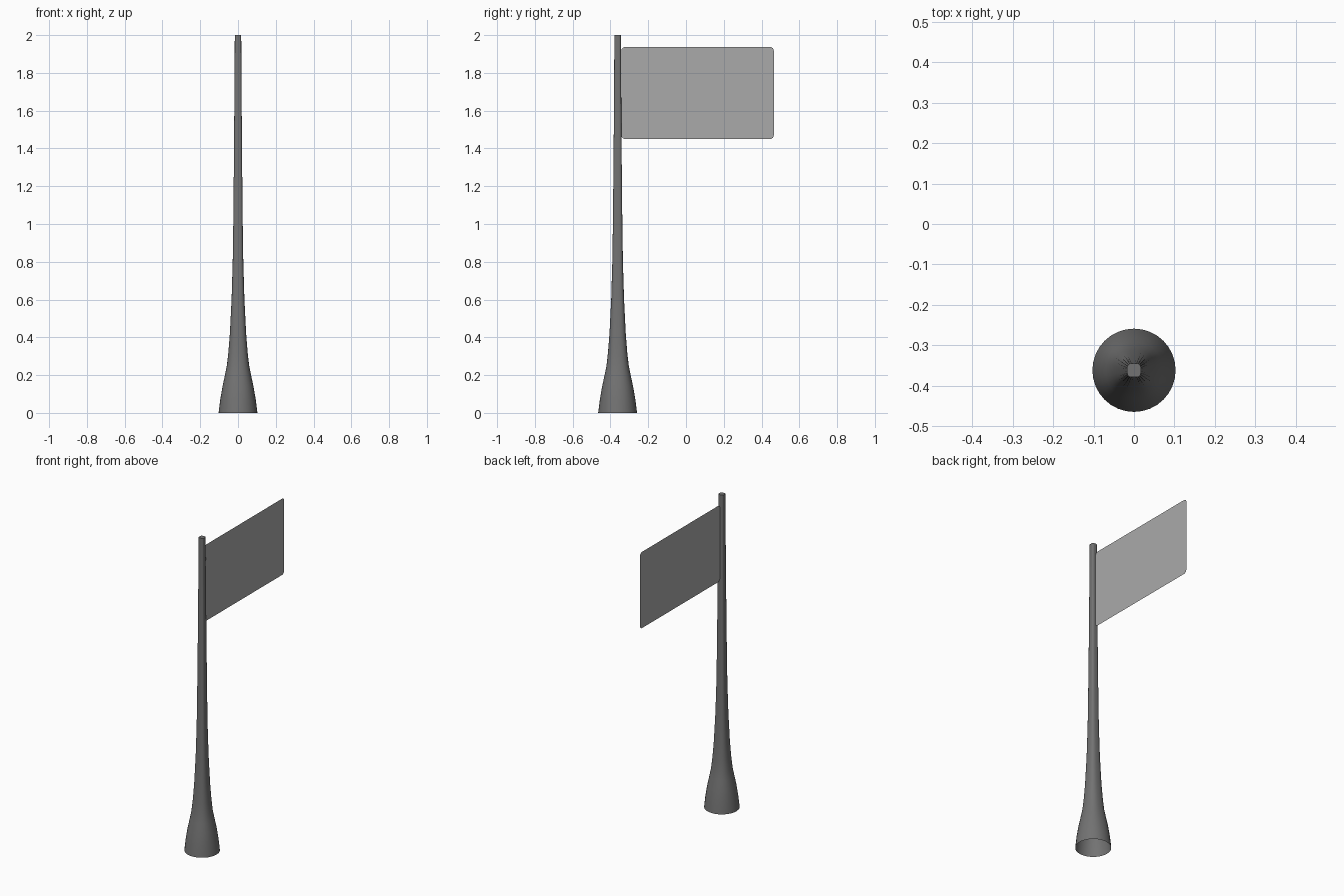
import bpy, bmesh, math

if "Cube" in bpy.data.objects:
    bpy.data.objects.remove(bpy.data.objects["Cube"])

POLE_Y = -0.362


def material(name, grey):
    m = bpy.data.materials.new(name)
    m.use_nodes = True
    colour = (grey, grey, grey, 1)
    m.diffuse_color = colour
    m.node_tree.nodes["Principled BSDF"].inputs["Base Color"].default_value = colour
    return m


def finish(name, bm, mat):
    mesh = bpy.data.meshes.new(name)
    bm.to_mesh(mesh)
    bm.free()
    mesh.materials.append(mat)
    ob = bpy.data.objects.new(name, mesh)
    bpy.context.collection.objects.link(ob)
    return ob


# Flared pole: round open base blending into a rounded square shaft, capped on top
profile = [(0, .103), (.07, .094), (.14, .082), (.2, .069), (.25, .059), (.32, .051),
           (.42, .043), (.6, .034), (.8, .028), (1, .025), (1.4, .021), (2, .017)]
SIDES = 32
bm = bmesh.new()
rings = []
for z, r in profile:
    power = 2 + 2 * min(1, z / 1.2)
    ring = []
    for i in range(SIDES):
        a = 2 * math.pi * i / SIDES
        c, s = math.cos(a), math.sin(a)
        k = r / (abs(c) ** power + abs(s) ** power) ** (1 / power)
        ring.append(bm.verts.new((k * c, POLE_Y + k * s, z)))
    rings.append(ring)
for low, high in zip(rings, rings[1:]):
    for i in range(SIDES):
        j = (i + 1) % SIDES
        bm.faces.new((low[i], low[j], high[j], high[i]))
bm.faces.new(rings[-1])
pole = finish("pole", bm, material("dark grey", 0.17))
bpy.context.view_layer.objects.active = pole
pole.select_set(True)
bpy.ops.object.shade_smooth_by_angle(angle=math.radians(40))
pole.select_set(False)

# Thin flag panel with rounded corners
Y0, Y1, Z0, Z1, R = -0.342, 0.465, 1.45, 1.937, 0.02
bm = bmesh.new()
corners = [(Y1 - R, Z1 - R), (Y0 + R, Z1 - R), (Y0 + R, Z0 + R), (Y1 - R, Z0 + R)]
outline = []
for q, (y, z) in enumerate(corners):
    for step in range(5):
        a = math.pi / 2 * (q + step / 4)
        outline.append(bm.verts.new((0, y + R * math.cos(a), z + R * math.sin(a))))
bm.faces.new(outline)
finish("flag", bm, material("light grey", 0.4))
